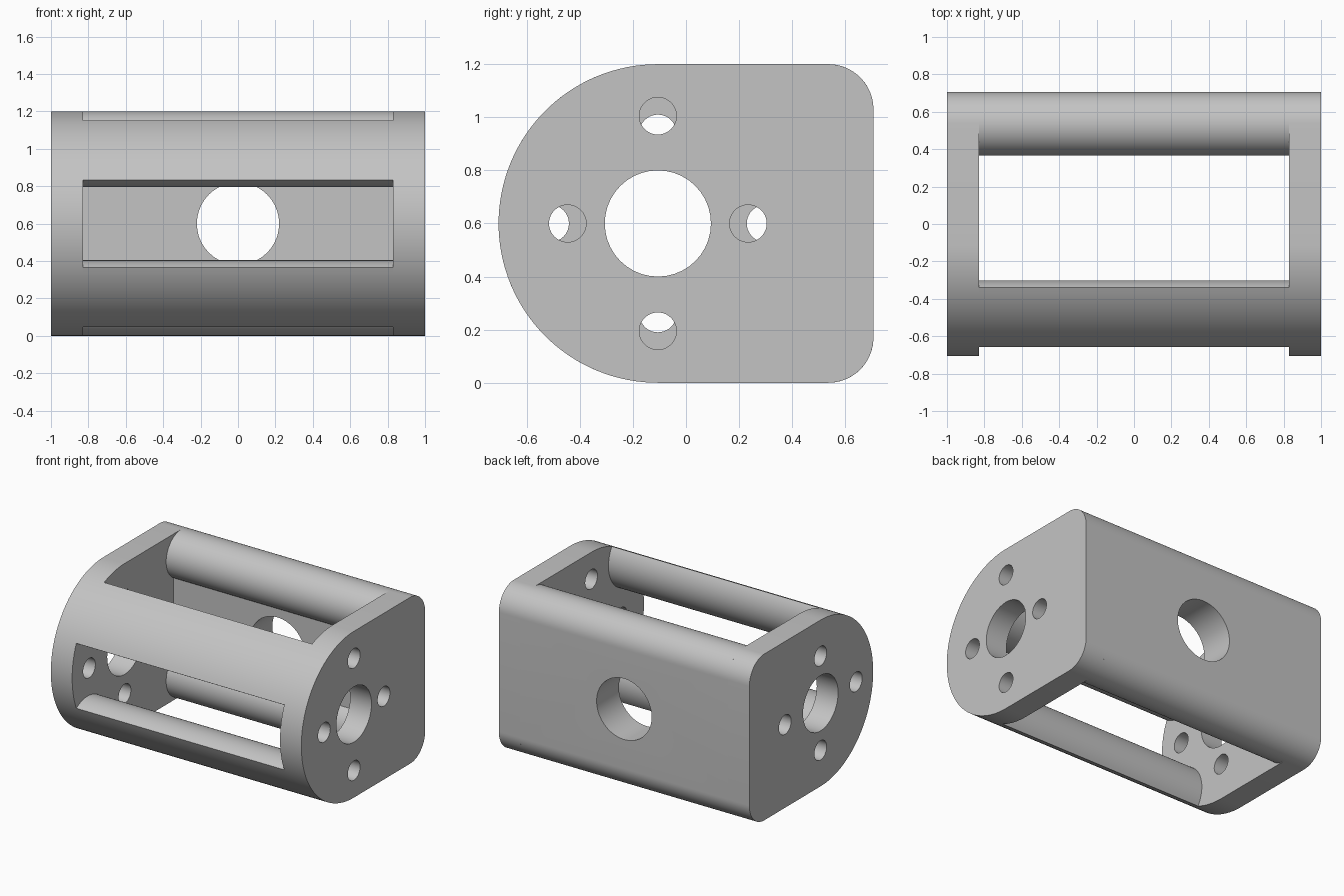
import bpy, bmesh
from math import cos, sin, radians
from mathutils import Matrix, Vector

cube = bpy.data.objects.get("Cube")
if cube:
    bpy.data.objects.remove(cube, do_unlink=True)

HALF, INNER = 1.0, 0.83          # outer and inner x of the end plates
CY, CZ, R = -0.106, 0.6, 0.6     # axis and radius of the rounded front
BACK, ROD = 0.536, 0.17          # back rod centre and radius

grey = bpy.data.materials.new("light_grey")
grey.use_nodes = True
colour = (0.55, 0.55, 0.55, 1)
grey.diffuse_color = colour
grey.node_tree.nodes["Principled BSDF"].inputs["Base Color"].default_value = colour


def arc(cy, cz, r, a0, a1, n=24):
    angles = [radians(a0 + (a1 - a0) * i / n) for i in range(n + 1)]
    return [(cy + r * cos(a), cz + r * sin(a)) for a in angles]


def add_object(name, bm):
    bmesh.ops.recalc_face_normals(bm, faces=bm.faces)
    mesh = bpy.data.meshes.new(name)
    bm.to_mesh(mesh)
    bm.free()
    mesh.materials.append(grey)
    obj = bpy.data.objects.new(name, mesh)
    bpy.context.collection.objects.link(obj)
    return obj


def extrude(name, outline, x0, x1):
    """Sweep a y-z outline along x."""
    bm = bmesh.new()
    face = bm.faces.new([bm.verts.new((x0, y, z)) for y, z in outline])
    swept = bmesh.ops.extrude_face_region(bm, geom=[face])["geom"]
    verts = [v for v in swept if isinstance(v, bmesh.types.BMVert)]
    bmesh.ops.translate(bm, vec=(x1 - x0, 0, 0), verts=verts)
    return add_object(name, bm)


def select(obj):
    bpy.ops.object.select_all(action='DESELECT')
    bpy.context.view_layer.objects.active = obj
    obj.select_set(True)


def drill(obj, centre, radius, axis, depth=0.8):
    """Cut a round hole along an axis."""
    bm = bmesh.new()
    turn = Vector((0, 0, 1)).rotation_difference(Vector(axis)).to_matrix().to_4x4()
    bmesh.ops.create_cone(bm, cap_ends=True, segments=40, radius1=radius, radius2=radius,
                          depth=depth, matrix=Matrix.Translation(centre) @ turn)
    cutter = add_object("hole_cutter", bm)
    cutter.hide_render = True
    mod = obj.modifiers.new("hole", 'BOOLEAN')
    mod.operation, mod.solver, mod.object = 'DIFFERENCE', 'EXACT', cutter
    select(obj)
    bpy.ops.object.modifier_apply(modifier=mod.name)
    bpy.data.objects.remove(cutter, do_unlink=True)


parts = []

# End plates: round front, filleted back; bolt pattern is turned on the other side
plate = (arc(CY, CZ, R, 90, 270, 64)
         + arc(BACK, ROD, ROD, 270, 360, 16)
         + arc(BACK, 2 * CZ - ROD, ROD, 0, 90, 16))
for name, side, dy, dz in (("left_end_plate", 1, 0.34, 0.405),
                           ("right_end_plate", -1, 0.405, 0.34)):
    obj = extrude(name, plate, side * INNER, side * HALF)
    drill(obj, (side, CY, CZ), 0.2, (1, 0, 0))
    for oy, oz in ((dy, 0), (-dy, 0), (0, dz), (0, -dz)):
        drill(obj, (side, CY + oy, CZ + oz), 0.07, (1, 0, 0))
    parts.append(obj)

# Back wall with a round rod along its top and bottom
wall = (arc(BACK, 2 * CZ - ROD, ROD, 0, 240, 48)
        + arc(BACK, ROD, ROD, 120, 360, 48))
back_wall = extrude("back_wall", wall, -INNER, INNER)
drill(back_wall, (0, BACK, CZ), 0.22, (0, 1, 0))
parts.append(back_wall)

# Front bars: curved skin outside, round inside
spread = 22
bar_r = 2 * R * sin(radians(spread / 2))
by, bz = CY + R * cos(radians(135)), CZ + R * sin(radians(135))
bar = (arc(CY, CZ, R, 135 - spread, 135 + spread, 16)
       + arc(by, bz, bar_r, 225 + spread / 2, 405 - spread / 2, 32)[1:-1])
parts.append(extrude("upper_front_bar", bar, -INNER, INNER))
parts.append(extrude("lower_front_bar", [(y, 2 * CZ - z) for y, z in bar], -INNER, INNER))

for obj in parts:
    select(obj)
    bpy.ops.object.shade_smooth_by_angle(angle=radians(30))
